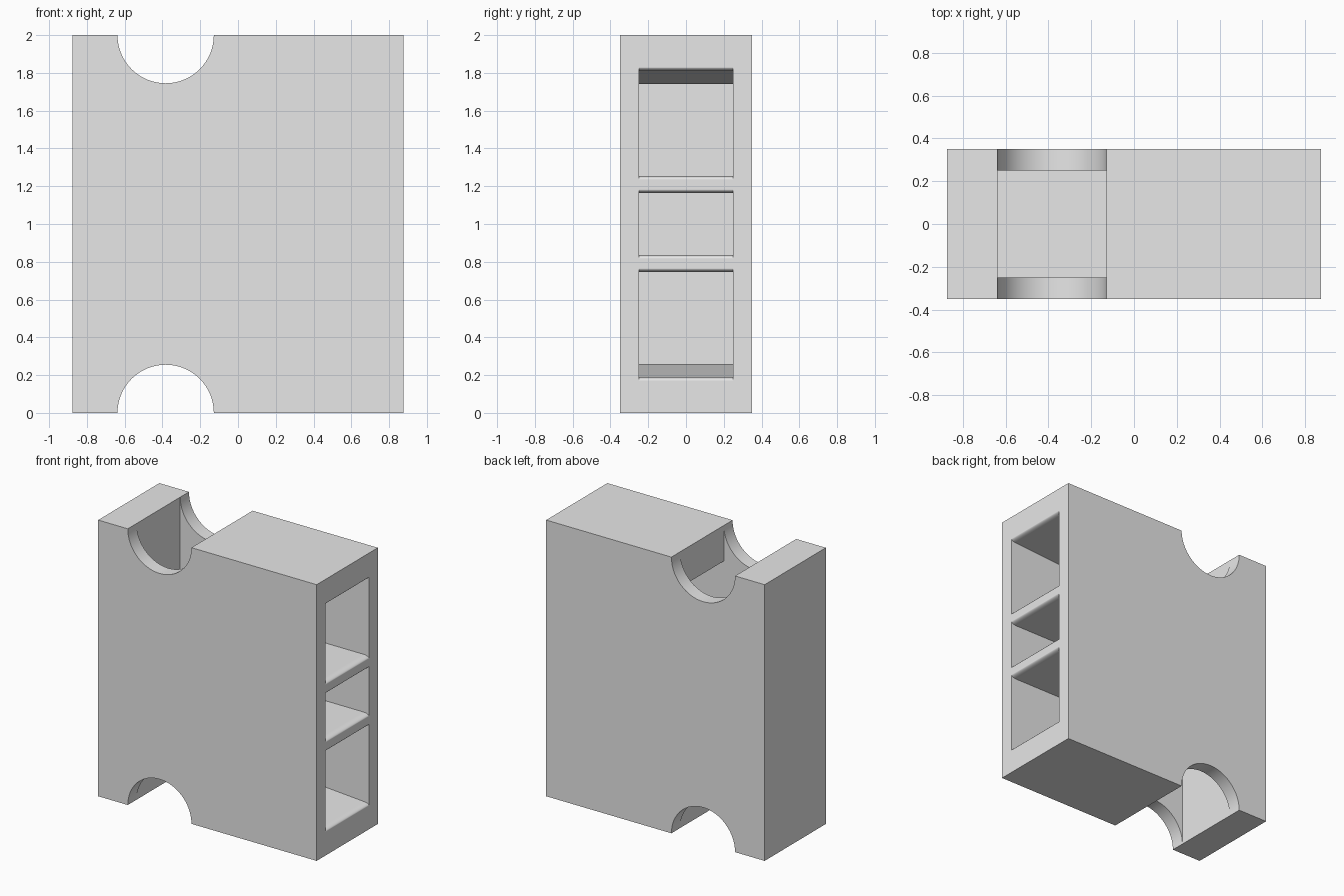
import bpy
import bmesh
import math

# Remove the default object
cube = bpy.data.objects.get("Cube")
if cube:
    bpy.data.objects.remove(cube, do_unlink=True)

HALF_X, HALF_Y, HEIGHT = 0.875, 0.35, 2.0
SLOT_LEFT, SLOT_RIGHT = -0.638, -0.128    # loading slots across the block
INNER_Y = 0.25                            # half width of the channels
FLARE_X, FLARE_Z, STEPS = 0.045, 0.02, 6  # rounded lip at the channel mouths

# Plain grey material
grey = bpy.data.materials.new("plain grey")
grey.use_nodes = True
colour = (0.8, 0.8, 0.8, 1.0)
grey.diffuse_color = colour
grey.node_tree.nodes["Principled BSDF"].inputs["Base Color"].default_value = colour


def prism(name, outline, half_y):
    """Extrude an (x, z) outline symmetrically along y."""
    bm = bmesh.new()
    face = bm.faces.new([bm.verts.new((x, -half_y, z)) for x, z in outline])
    grown = bmesh.ops.extrude_face_region(bm, geom=[face])
    moved = [v for v in grown["geom"] if isinstance(v, bmesh.types.BMVert)]
    bmesh.ops.translate(bm, verts=moved, vec=(0, 2 * half_y, 0))
    bmesh.ops.recalc_face_normals(bm, faces=bm.faces)
    mesh = bpy.data.meshes.new(name)
    bm.to_mesh(mesh)
    bm.free()
    mesh.materials.append(grey)
    obj = bpy.data.objects.new(name, mesh)
    bpy.context.collection.objects.link(obj)
    return obj


def lip(z, side):
    """Rounded mouth edge, from the channel surface out past the end face."""
    points = []
    for i in range(STEPS + 1):
        a = math.pi / 2 * i / STEPS
        points.append((HALF_X - FLARE_X * (1 - math.sin(a)),
                       z + side * FLARE_Z * (1 - math.cos(a))))
    return points + [(HALF_X + 0.05, z + side * FLARE_Z)]


def flip(outline):
    return [(x, HEIGHT - z) for x, z in outline]


# Block
body = prism("channel_block", [(-HALF_X, 0), (HALF_X, 0),
                               (HALF_X, HEIGHT), (-HALF_X, HEIGHT)], HALF_Y)

# Upper channel with sloped roof, joined to its slot; the lower one mirrors it
upper = [(SLOT_LEFT, 2.1), (SLOT_LEFT, 1.255)]
upper += lip(1.255, -1) + lip(1.81, 1)[::-1]
upper += [(SLOT_RIGHT, 1.742), (SLOT_RIGHT, 2.1)]

# Straight middle channel
middle = [(SLOT_LEFT, 1.163), (SLOT_LEFT, 0.837)]
middle += lip(0.837, -1) + lip(1.163, 1)[::-1]

# Round finger notches through both side walls
centre = (SLOT_LEFT + SLOT_RIGHT) / 2
radius = (SLOT_RIGHT - SLOT_LEFT) / 2
notch = [(centre + radius * math.cos(math.tau * i / 64),
          HEIGHT + radius * math.sin(math.tau * i / 64)) for i in range(64)]

cutters = [prism("upper_channel_cutter", upper, INNER_Y),
           prism("lower_channel_cutter", flip(upper), INNER_Y),
           prism("middle_channel_cutter", middle, INNER_Y),
           prism("top_notch_cutter", notch, 0.5),
           prism("bottom_notch_cutter", flip(notch), 0.5)]

bpy.ops.object.select_all(action='DESELECT')
bpy.context.view_layer.objects.active = body
body.select_set(True)
for cutter in cutters:
    cutter.hide_render = True
    cut = body.modifiers.new(cutter.name, 'BOOLEAN')
    cut.operation = 'DIFFERENCE'
    cut.solver = 'EXACT'
    cut.object = cutter
    bpy.ops.object.modifier_apply(modifier=cut.name)
    bpy.data.objects.remove(cutter, do_unlink=True)

# Smooth curves, crisp corners
bpy.ops.object.shade_smooth_by_angle(angle=math.radians(30))
weighted = body.modifiers.new("even_shading", 'WEIGHTED_NORMAL')
weighted.keep_sharp = True
